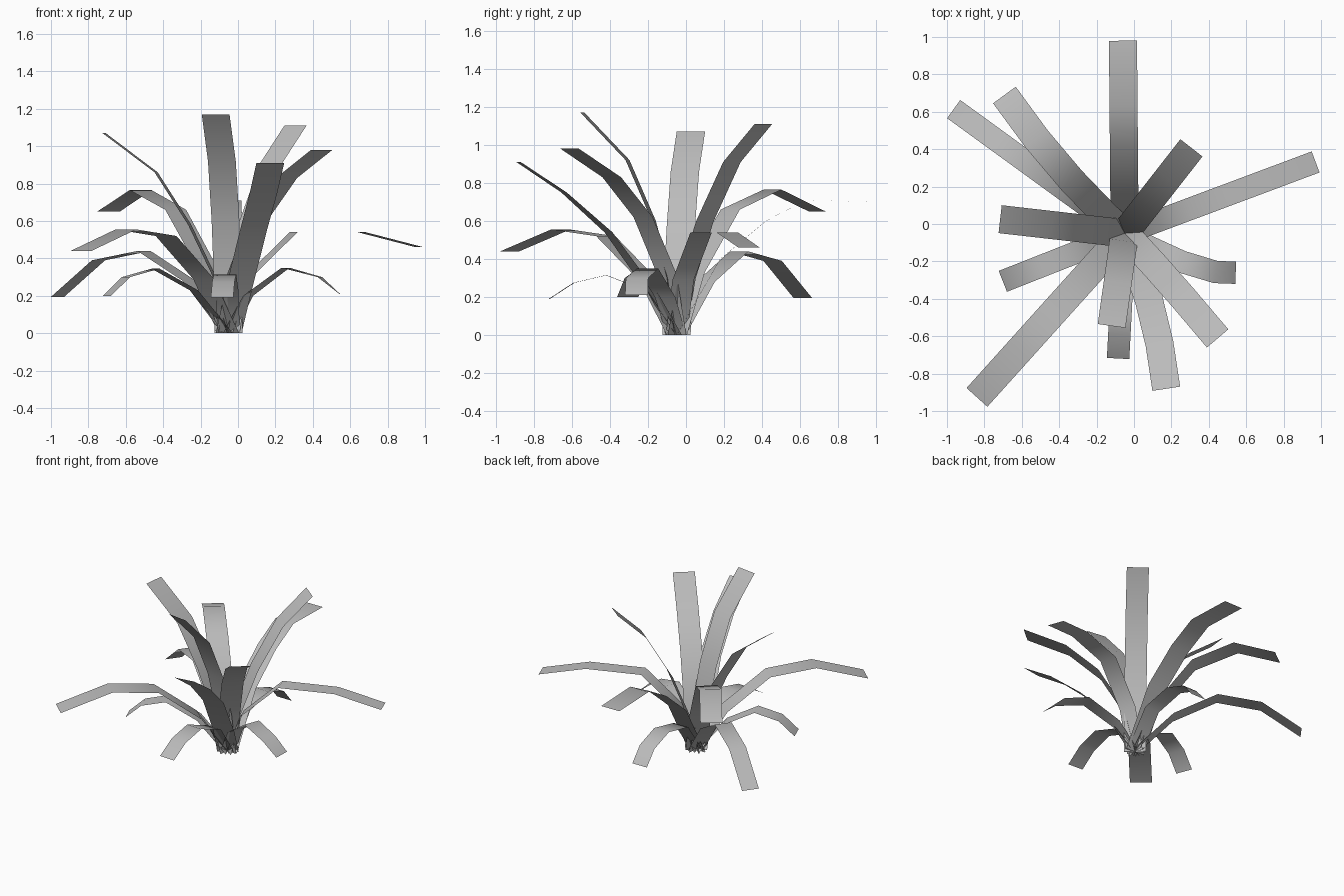
import bpy
import bmesh
from math import radians
from mathutils import Matrix, Vector

if "Cube" in bpy.data.objects:
    bpy.data.objects.remove(bpy.data.objects["Cube"], do_unlink=True)

# One flat grey for the whole plant
GREY = (0.5, 0.5, 0.5, 1.0)
leaf_grey = bpy.data.materials.new("leaf_grey")
leaf_grey.use_nodes = True
leaf_grey.diffuse_color = GREY
leaf_grey.node_tree.nodes["Principled BSDF"].inputs["Base Color"].default_value = GREY

CROWN = Vector((-0.05, -0.05, 0.0))   # point where every leaf is rooted
BROAD, NARROW = 0.15, 0.12            # leaf widths


def leaf(name, heading, width, profile, twist=0):
    """Flat strap leaf: profile lists (reach, height) from root to tip.

    Heading is the compass angle of the tip; twist turns the root sideways,
    so that the leaf sweeps round as seen from overhead.
    """
    steps = [(0.0, 0.0)] + profile
    spine = []
    for i, (reach, height) in enumerate(steps):
        angle = heading + twist * (1 - i / (len(steps) - 1))
        turn = Matrix.Rotation(radians(angle), 3, "Z")
        spine.append(CROWN + turn @ Vector((reach, 0, height)))

    bm = bmesh.new()
    rows = []
    for i, point in enumerate(spine):
        # Width runs level, square to the direction of growth
        along = spine[min(i + 1, len(spine) - 1)] - spine[max(i - 1, 0)]
        side = Vector((-along.y, along.x, 0)).normalized() * width / 2
        rows.append([bm.verts.new(point - side), bm.verts.new(point + side)])
    for (a, b), (c, d) in zip(rows, rows[1:]):
        bm.faces.new((a, c, d, b)).smooth = True

    mesh = bpy.data.meshes.new(name)
    bm.to_mesh(mesh)
    bm.free()
    mesh.materials.append(leaf_grey)
    obj = bpy.data.objects.new(name, mesh)
    bpy.context.collection.objects.link(obj)
    return obj


# Tall upright leaves in the middle
leaf("tall_leaf_front", 262, BROAD,
     [(0.04, 0.3), (0.12, 0.6), (0.26, 0.92), (0.5, 1.17)])
leaf("tall_leaf_right", 173.5, BROAD,
     [(0.08, 0.31), (0.21, 0.58), (0.39, 0.86), (0.67, 1.07)])
leaf("tall_leaf_back_left", 52, BROAD,
     [(0.07, 0.3), (0.19, 0.6), (0.37, 0.91), (0.58, 1.11)])
leaf("tall_leaf_front_left", -48.5, BROAD,
     [(0.07, 0.32), (0.24, 0.62), (0.46, 0.83), (0.75, 0.98)], twist=3)
leaf("tall_leaf_front_sweeping", -75, BROAD,
     [(0.12, 0.2), (0.38, 0.54), (0.62, 0.75), (0.86, 0.91)], twist=10)

# Long leaves that arch outward
leaf("long_leaf_back", 90.5, BROAD,
     [(0.23, 0.4), (0.47, 0.6), (0.68, 0.71), (1.03, 0.7)])
leaf("long_leaf_left", 20.5, NARROW,
     [(0.1, 0.29), (0.37, 0.54), (0.76, 0.54), (1.09, 0.46)])
leaf("long_leaf_back_right", 144, NARROW,
     [(0.26, 0.28), (0.56, 0.44), (0.86, 0.39), (1.13, 0.195)])
leaf("long_leaf_back_right_sweeping", 131, BROAD,
     [(0.14, 0.33), (0.4, 0.66), (0.69, 0.765), (0.98, 0.65)], twist=8)
leaf("long_leaf_front_right", 228, BROAD,
     [(0.2, 0.29), (0.5, 0.52), (0.82, 0.555), (1.18, 0.44)])

# Short outer leaves that droop at the tip
leaf("low_leaf_left", -19.5, NARROW,
     [(0.12, 0.2), (0.34, 0.35), (0.53, 0.3), (0.63, 0.21)], twist=-14)
leaf("low_leaf_right", 201.5, NARROW,
     [(0.2, 0.23), (0.42, 0.345), (0.59, 0.3), (0.7, 0.2)])
leaf("low_leaf_front", 267, NARROW,
     [(0.15, 0.23), (0.37, 0.315), (0.54, 0.275), (0.67, 0.19)])
leaf("low_leaf_back", 90, NARROW,
     [(0.18, 0.25), (0.41, 0.3), (0.58, 0.24), (0.67, 0.135)])
